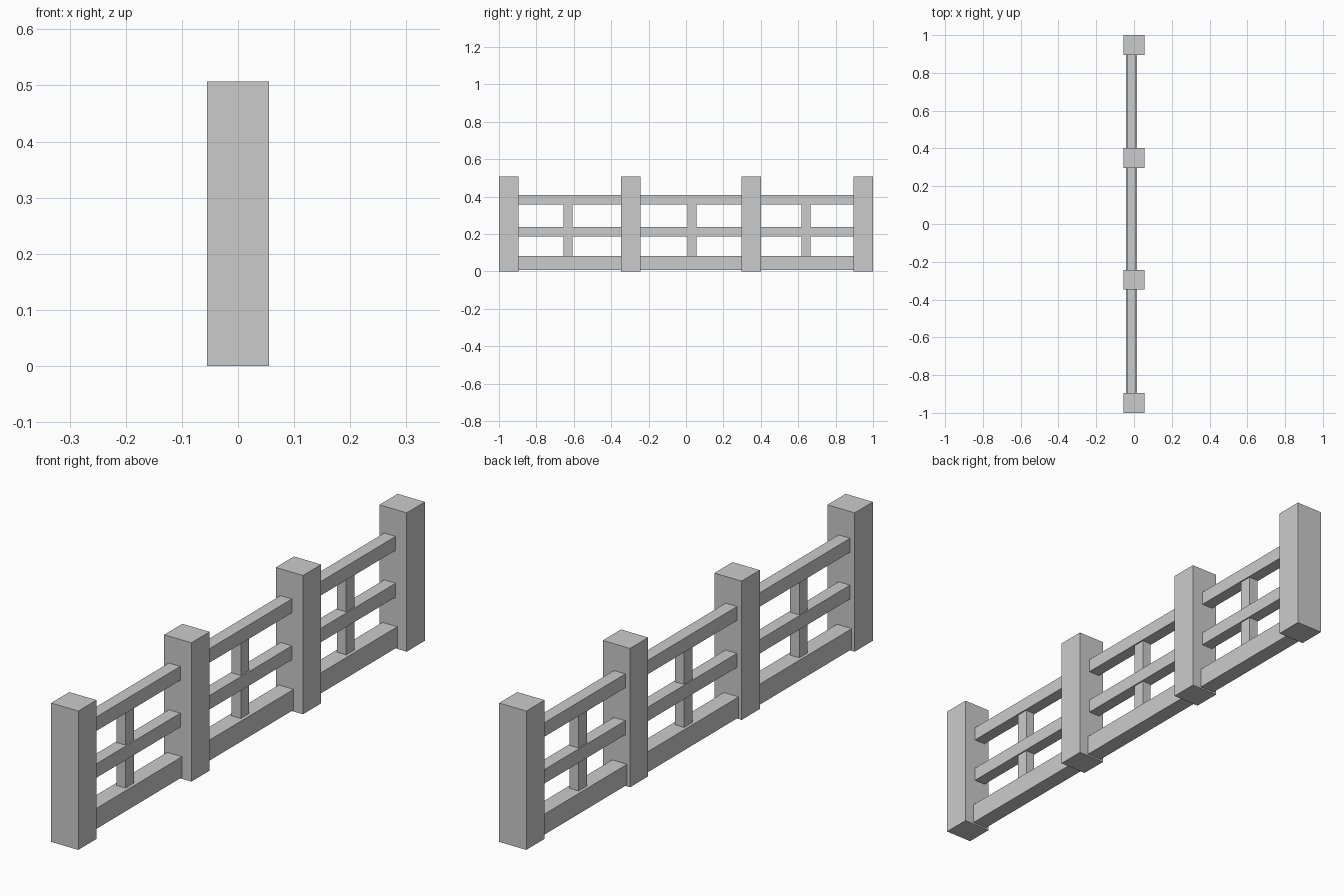
import bpy

if "Cube" in bpy.data.objects:
    bpy.data.objects.remove(bpy.data.objects["Cube"])


def box(name, x, y, z):
    """Axis-aligned box from (min, max) ranges."""
    bpy.ops.mesh.primitive_cube_add(size=1, location=[(a + b) / 2 for a, b in (x, y, z)])
    ob = bpy.context.object
    ob.name = name
    ob.scale = [b - a for a, b in (x, y, z)]
    bpy.ops.object.transform_apply(location=False, rotation=False, scale=True)
    return ob


# Square posts
post_w = 0.105
for i, y in enumerate((-0.9475, -0.295, 0.349, 0.9475)):
    box(f"post_{i + 1}", (-0.055, 0.055), (y - post_w / 2, y + post_w / 2), (0, 0.507))

# Horizontal rails running through the posts
rail_y = (-0.94, 0.94)
box("bottom_rail", (-0.043, 0.017), rail_y, (0.006, 0.081))
box("middle_rail", (-0.036, 0.010), rail_y, (0.187, 0.238))
box("top_rail", (-0.036, 0.010), rail_y, (0.358, 0.409))

# Thin uprights, one in each bay
for i, y in enumerate((-0.632, 0.033, 0.641)):
    box(f"upright_{i + 1}", (-0.032, 0.005), (y - 0.024, y + 0.024), (0.07, 0.37))
